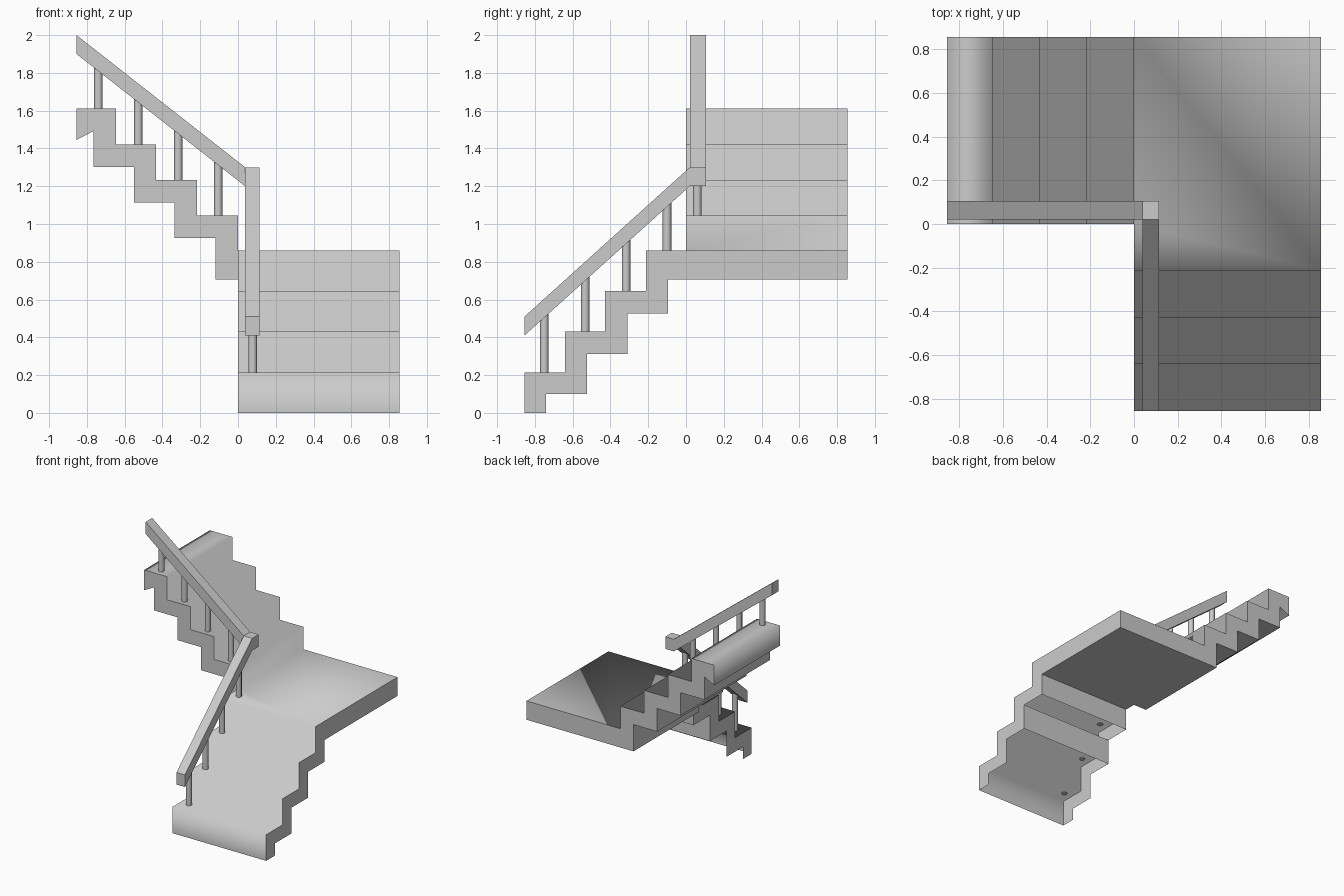
import bpy, bmesh
from mathutils import Vector

if "Cube" in bpy.data.objects:
    bpy.data.objects.remove(bpy.data.objects["Cube"])

W = 0.855            # half footprint, also flight width
TOP, LOW = 0.86, 0.705   # landing top and underside


def finish(name, bm):
    me = bpy.data.meshes.new(name)
    bm.to_mesh(me)
    bm.free()
    ob = bpy.data.objects.new(name, me)
    bpy.context.collection.objects.link(ob)
    return ob


# --- staircase: step profiles (y,z) for lower flight, (x,z) for upper flight
low_top = [(-W, 0), (-W, .215), (-.64, .215), (-.64, .43), (-.43, .43),
           (-.43, .645), (-.212, .645), (-.212, TOP)]
low_bot = [(-.74, 0), (-.74, .1), (-.525, .1), (-.525, .312), (-.31, .312),
           (-.31, .525), (-.095, .525), (-.095, LOW)]
up_top = [(0, TOP), (0, 1.045), (-.217, 1.045), (-.217, 1.233), (-.433, 1.233),
          (-.433, 1.422), (-.647, 1.422), (-.647, 1.612), (-W, 1.612), (-W, 1.445)]
up_bot = [(-.12, LOW), (-.12, .925), (-.335, .925), (-.335, 1.115), (-.55, 1.115),
          (-.55, 1.303), (-.765, 1.303), (-.765, 1.492), (-W, 1.445)]

bm = bmesh.new()
cache = {}


def v(x, y, z):
    key = (round(x, 4), round(y, 4), round(z, 4))
    if key not in cache:
        cache[key] = bm.verts.new(key)
    return cache[key]


def face(points, smooth=False):
    f = bm.faces.new([v(*p) for p in points])
    f.smooth = smooth
    return f


def strip(profile, place, smooth, skip=()):
    for i, (a, b) in enumerate(zip(profile, profile[1:])):
        if i not in skip:
            face([place(a, 0), place(a, W), place(b, W), place(b, 0)], smooth)


def lower(p, s):
    return (s, p[0], p[1])


def upper(p, s):
    return (p[0], s, p[1])


# continuous tread surfaces; the lower flight is open beneath its treads
strip(low_top, lower, True)
strip(up_top, upper, True)
strip(low_bot, lower, False, skip=(0, 1, 2, 3, 5))
strip(up_bot, upper, False)

# landing top and underside
a, b, c, d, e = ((0, -.212, TOP), (W, -.212, TOP), (W, W, TOP), (0, W, TOP), (0, 0, TOP))
for tri in ((a, b, e), (b, d, e), (b, c, d)):
    face(tri, True)
face([(0, -.095, LOW), (W, -.095, LOW), (W, W, LOW), (-.12, W, LOW), (-.12, 0, LOW), (0, 0, LOW)])

# side walls of both flights, reaching to the landing corners
walls = []
for s in (0, W):
    walls.append(face([lower(p, s) for p in low_top + [(s, TOP), (s, LOW)] + low_bot[::-1]]))
    mid = [] if s == 0 else [(W, TOP)]
    walls.append(face([upper(p, s) for p in up_bot[:-1] + up_top[::-1] + mid + [(s, LOW)]]))

bmesh.ops.recalc_face_normals(bm, faces=bm.faces[:])
if max(bm.faces, key=lambda f: f.calc_center_median().z * (f.normal.z ** 2)).normal.z < 0:
    bmesh.ops.reverse_faces(bm, faces=bm.faces[:])
for ed in bm.edges:
    if not all(f.smooth for f in ed.link_faces):
        ed.smooth = False
finish("staircase", bm)


# --- handrails: sheared bars between two upright rectangular ends
def bar(name, end_a, end_b):
    m = bmesh.new()
    va = [m.verts.new(p) for p in end_a]
    vb = [m.verts.new(p) for p in end_b]
    m.faces.new(va)
    m.faces.new(vb[::-1])
    for i in range(4):
        j = (i + 1) % 4
        m.faces.new([va[j], va[i], vb[i], vb[j]])
    bmesh.ops.recalc_face_normals(m, faces=m.faces[:])
    finish(name, m)


X0, X1, Y0, Y1, H = .038, .115, .02, .105, .1


def end_y(y, z):
    return [(X0, y, z), (X1, y, z), (X1, y, z + H), (X0, y, z + H)]


def end_x(x, z):
    return [(x, Y0, z), (x, Y1, z), (x, Y1, z + H), (x, Y0, z + H)]


bar("lower_handrail", end_y(-W, .41), end_y(Y0, 1.2))
bar("corner_block", end_y(Y0, 1.2), end_y(Y1, 1.2))
bar("upper_handrail", end_x(X0, 1.2), end_x(-W, 1.9))


# --- balusters: one on each tread, up into the handrail
def baluster(name, x, y, z0, z1):
    m = bmesh.new()
    bmesh.ops.create_cone(m, cap_ends=True, segments=8, radius1=.023, radius2=.023, depth=z1 - z0)
    bmesh.ops.translate(m, verts=m.verts[:], vec=Vector((x, y, (z0 + z1) / 2)))
    for f in m.faces:
        f.smooth = len(f.verts) == 4
    for ed in m.edges:
        ed.smooth = all(f.smooth for f in ed.link_faces)
    finish(name, m)


for i in range(4):
    y = -.75 + .2165 * i
    baluster(f"lower_baluster_{i + 1}", .078, y, .21 + .215 * i, .44 + (y + W) * .903)
    x = -.105 - .2115 * i
    baluster(f"upper_baluster_{i + 1}", x, .06, 1.04 + .189 * i, 1.23 + (X0 - x) * .784)
